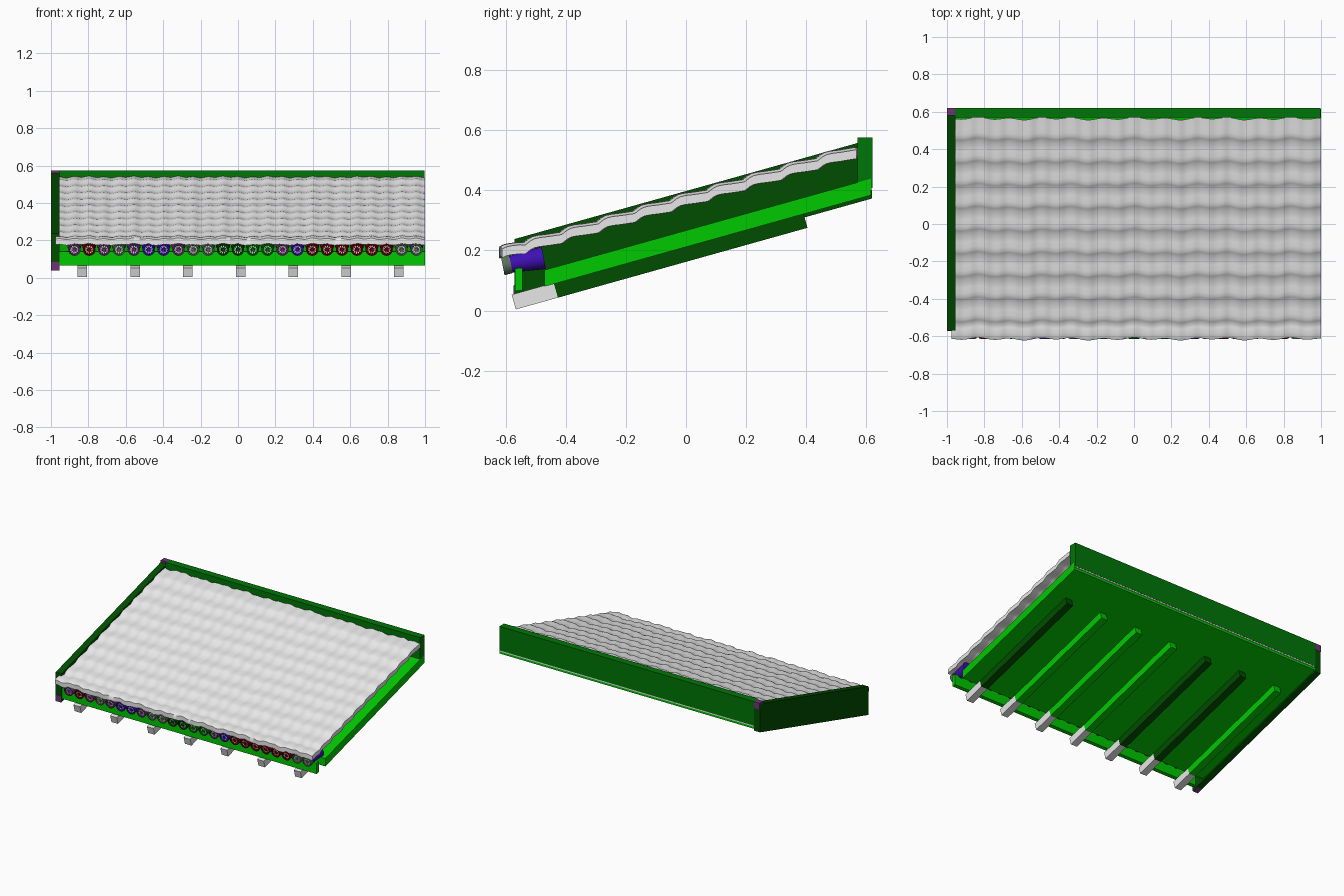
import bpy, bmesh, math
from mathutils import Matrix, Vector

cube = bpy.data.objects.get("Cube")
if cube:
    bpy.data.objects.remove(cube, do_unlink=True)

SLOPE = 0.28
TILT = math.atan(SLOPE)


def material(name, color):
    m = bpy.data.materials.new(name)
    m.use_nodes = True
    m.diffuse_color = (*color, 1)
    m.node_tree.nodes["Principled BSDF"].inputs["Base Color"].default_value = (*color, 1)
    return m


bright = material("bright green", (0, 0.58, 0))
mid = material("mid green", (0, 0.18, 0.002))
dark = material("dark green", (0, 0.075, 0))
pale = material("pale grey", (0.8, 0.8, 0.8))
plum = material("plum", (0.16, 0.035, 0.18))
violet = material("violet", (0.05, 0.005, 0.46))
red = material("dark red", (0.17, 0, 0.002))
slate = material("slate green", (0.11, 0.17, 0.11))


def finish(bm, name, mats):
    bmesh.ops.recalc_face_normals(bm, faces=bm.faces[:])
    mesh = bpy.data.meshes.new(name)
    bm.to_mesh(mesh)
    bm.free()
    ob = bpy.data.objects.new(name, mesh)
    bpy.context.collection.objects.link(ob)
    for m in mats:
        mesh.materials.append(m)
    return ob


def sweep(name, section, xs, mat, wave=lambda x: (0, 0)):
    """Sweep a closed (y, z) section along x."""
    bm = bmesh.new()
    rings = []
    for x in xs:
        dy, dz = wave(x)
        rings.append([bm.verts.new((x, y + dy, z + dz)) for y, z in section])
    n = len(section)
    for a, b in zip(rings, rings[1:]):
        for i in range(n):
            j = (i + 1) % n
            bm.faces.new((a[i], a[j], b[j], b[i]))
    bm.faces.new(rings[0])
    bm.faces.new(rings[-1][::-1])
    return finish(bm, name, [mat])


def board(name, x0, x1, y0, y1, z0, height, mat, slope=SLOPE, lean=0):
    """Sloped board; lean tips its ends square to the slope."""
    rise = slope * (y1 - y0)
    section = [(y0 + lean, z0 + slope * lean), (y1 + lean, z0 + rise + slope * lean),
               (y1, z0 + rise + height), (y0, z0 + height)]
    return sweep(name, section, (x0, x1), mat)


# Roof deck, border boards and eave board
board("roof_deck", -0.955, 1, -0.47, 0.615, 0.08, 0.055, bright)
board("side_board", -1, -0.955, -0.57, 0.618, 0.04, 0.198, dark)
board("ridge_board", -0.956, 0.998, 0.57, 0.62, 0.408, 0.167, mid, slope=0)
board("ridge_gap_strip", -0.95, 0.998, 0.6, 0.619, 0.4, 0.008, pale, slope=0)
board("eave_board", -0.955, 1, -0.568, -0.543, 0.065, 0.075, bright, slope=0.1)
board("front_corner_block", -1, -0.955, -0.573, -0.53, 0.039, 0.045, plum)
board("back_corner_block", -1, -0.955, 0.58, 0.62, 0.53, 0.045, plum, slope=0)

# Rafters with pale exposed tails
for i in range(7):
    x = -0.832 + 0.282 * i
    color = dark if i in (1, 2, 6) else bright
    board("rafter_tail_%d" % i, x - 0.025, x + 0.025, -0.58, -0.44, 0.0, 0.053, pale, lean=0.014)
    board("rafter_%d" % i, x - 0.025, x + 0.025, -0.44, 0.39, 0.039, 0.053, color, lean=0.014)

# Overlapping tile courses, softly stepped down the slope and rippled across it
PITCH = 0.0795
COURSE = 0.1215
edges = [-0.615] + [-0.52 + COURSE * i for i in range(9)] + [0.582]


def cover(y, lift):
    return y, 0.21 + 0.288 * (y + 0.6) + lift


top = []
for a, b in zip(edges, edges[1:]):
    top += [cover(a, 0.003), cover(a + 0.012, 0.006), cover(a + 0.03, 0.005),
            cover(a + 0.06, 0), cover(b - 0.018, -0.006)]
bottom = [(y, z - 0.03) for y, z in reversed(top)]


def ripple(x):
    p = math.tau * (x + 0.875) / PITCH
    dy = 0.005 * math.sin(p / 2.1) + 0.003 * math.sin(p / 5.3 + 1)
    return dy, 0.003 * math.cos(p) + 0.002 * math.sin(p / 3.1)


steps = 200
tiles = sweep("roof_tiles", top + bottom,
              [-0.975 + 1.975 * i / steps for i in range(steps + 1)], pale, ripple)


# Eave tubes, each with a round spoked end cap
def tube(name, x, y0, y1, r0, r1, mats, capped=False):
    bm = bmesh.new()
    bmesh.ops.create_cone(bm, cap_ends=True, segments=20, radius1=r0, radius2=r1, depth=y1 - y0)
    if capped:
        face = min(bm.faces, key=lambda f: f.calc_center_median().z)
        bmesh.ops.inset_region(bm, faces=[face], thickness=0.007)
        bmesh.ops.inset_region(bm, faces=[face], thickness=0.003, depth=-0.005)
        spokes = bmesh.ops.inset_region(bm, faces=[face], thickness=0.012)["faces"]
        for f in spokes:
            c = f.calc_center_median()
            sector = int((math.atan2(c.y, c.x) + math.pi) / math.tau * 20)
            f.material_index = sector % 2
        bmesh.ops.inset_region(bm, faces=[face], thickness=0.002, depth=0.004)
        face.material_index = 0
    y = (y0 + y1) / 2
    place = Matrix.Translation(Vector((x, y, 0.152 + 0.18 * (y + 0.6))))
    bm.transform(place @ Matrix.Rotation(TILT * 0.7 - math.pi / 2, 4, "X"))
    return finish(bm, name, mats)


tubes = []
palette = {"p": plum, "r": red, "g": slate, "v": violet, "d": dark, "m": mid}
for i, key in enumerate("prpgpvvpggddmmpvrrrrrrgv"):
    x = -0.875 + PITCH * i
    color = palette[key]
    cap = slate if i == 23 else color
    tubes.append(tube("eave_tube_%d" % i, x, -0.585, -0.472, 0.028, 0.038, [color]))
    tubes.append(tube("eave_cap_%d" % i, x, -0.61, -0.582, 0.033, 0.031, [cap, pale], True))


def smooth(objects, degrees):
    bpy.ops.object.select_all(action="DESELECT")
    for ob in objects:
        ob.select_set(True)
    bpy.context.view_layer.objects.active = objects[0]
    bpy.ops.object.shade_smooth_by_angle(angle=math.radians(degrees))
    bpy.ops.object.select_all(action="DESELECT")


smooth([tiles], 60)
smooth(tubes, 35)
